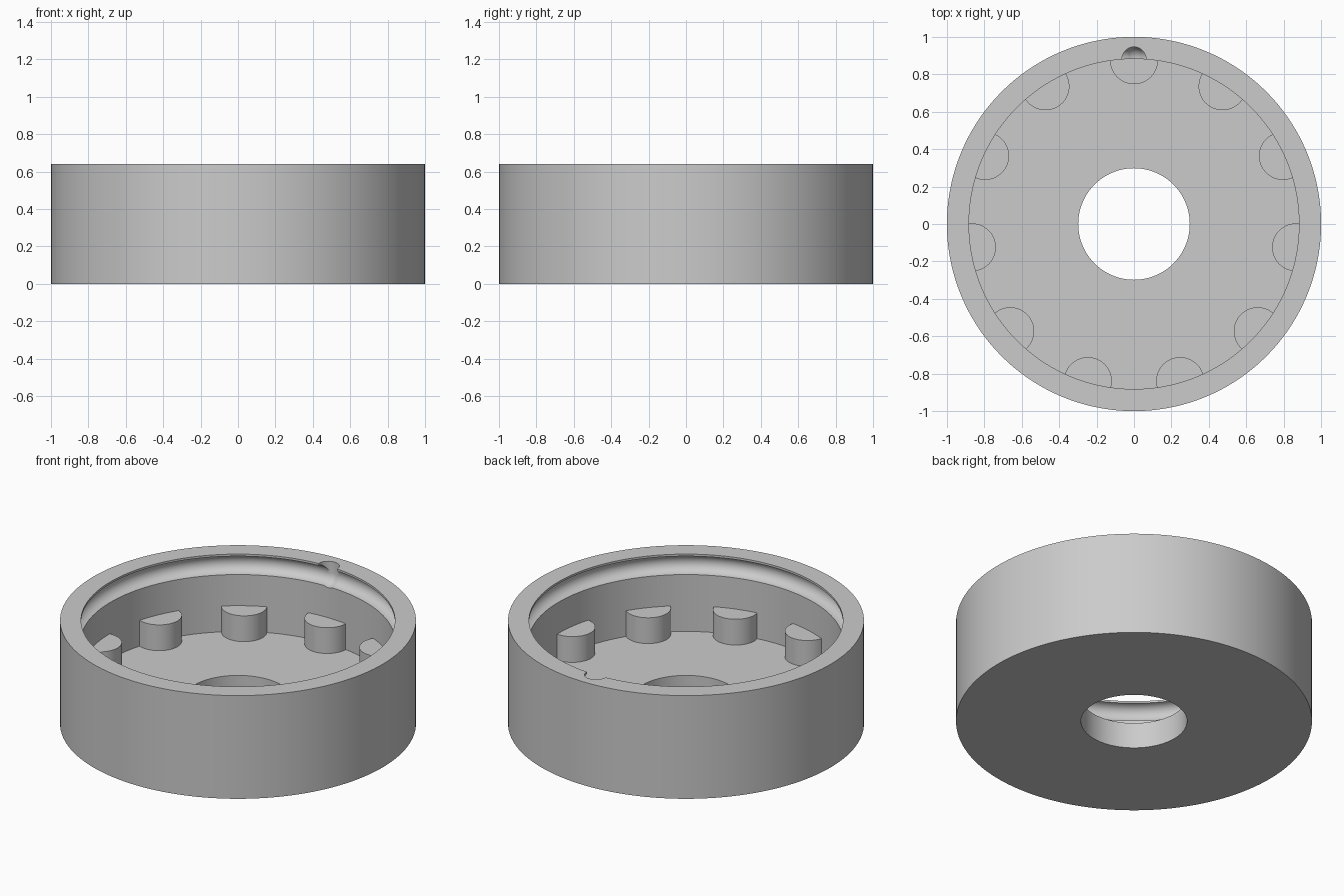
import bpy, bmesh
from math import sin, cos, pi, radians
from mathutils import Vector, Matrix

cube = bpy.data.objects.get("Cube")
if cube:
    bpy.data.objects.remove(cube, do_unlink=True)

HEIGHT, FLOOR, PEG_TOP = 0.64, 0.16, 0.32
OUTER, INNER, BORE = 1.0, 0.882, 0.298
GROOVE_Z, GROOVE_R, NOTCH_R = 0.57, 0.057, 0.064
PEGS, PEG_R, PEG_CENTRE = 11, 0.128, 0.875

grey = bpy.data.materials.new("light grey")
grey.use_nodes = True
colour = (0.6, 0.6, 0.6, 1)
grey.diffuse_color = colour
grey.node_tree.nodes["Principled BSDF"].inputs["Base Color"].default_value = colour


def finish(name, bm):
    bmesh.ops.remove_doubles(bm, verts=bm.verts, dist=1e-5)
    bmesh.ops.recalc_face_normals(bm, faces=bm.faces)
    mesh = bpy.data.meshes.new(name)
    bm.to_mesh(mesh)
    bm.free()
    mesh.materials.append(grey)
    obj = bpy.data.objects.new(name, mesh)
    bpy.context.collection.objects.link(obj)
    return obj


def lathe(name, profile, steps, closed):
    """Spin an (r, z) profile around the z axis."""
    bm = bmesh.new()
    verts = [bm.verts.new((r, 0, z)) for r, z in profile]
    pairs = list(zip(verts, verts[1:]))
    if closed:
        pairs.append((verts[-1], verts[0]))
    edges = [bm.edges.new(p) for p in pairs]
    bmesh.ops.spin(bm, geom=verts + edges, cent=(0, 0, 0), axis=(0, 0, 1),
                   angle=2 * pi, steps=steps, use_merge=True)
    return finish(name, bm)


def smooth(obj):
    bpy.ops.object.select_all(action='DESELECT')
    obj.select_set(True)
    bpy.context.view_layer.objects.active = obj
    bpy.ops.object.shade_smooth_by_angle(angle=radians(30))


# Cup: floor with bore, wall with a round ball groove near the rim
groove = [(INNER + GROOVE_R * cos(a), GROOVE_Z + GROOVE_R * sin(a))
          for a in (-pi / 2 + pi * i / 12 for i in range(13))]
profile = [(BORE, 0), (OUTER, 0), (OUTER, HEIGHT), (INNER, HEIGHT)]
profile += groove[::-1] + [(INNER, FLOOR), (BORE, FLOOR)]
cup = lathe("cup", profile, 144, True)

# Loading notch: a round-bottomed slot from the rim down into the groove
bullet = [(NOTCH_R * sin(a), GROOVE_Z - NOTCH_R * cos(a))
          for a in (pi / 2 * i / 8 for i in range(9))]
cutter = lathe("notch_cutter", bullet + [(NOTCH_R, 0.75), (0, 0.75)], 32, False)
cutter.location.y = INNER
cutter.hide_render = True
cutter.hide_set(True)
cut = cup.modifiers.new("loading notch", 'BOOLEAN')
cut.operation = 'DIFFERENCE'
cut.solver = 'EXACT'
cut.object = cutter
bpy.context.view_layer.objects.active = cup
bpy.ops.object.modifier_apply(modifier=cut.name)
bpy.data.objects.remove(cutter, do_unlink=True)
smooth(cup)

# Pegs: round posts on the floor, trimmed where they meet the wall
for k in range(PEGS):
    bm = bmesh.new()
    ring = []
    for i in range(48):
        a = 2 * pi * i / 48
        p = Vector((PEG_R * sin(a), PEG_CENTRE - PEG_R * cos(a), FLOOR - 0.005))
        flat = p.xy
        if flat.length > INNER + 0.004:
            flat = flat.normalized() * (INNER + 0.004)
        ring.append(bm.verts.new((flat.x, flat.y, p.z)))
    base = bm.faces.new(ring)
    top = bmesh.ops.extrude_face_region(bm, geom=[base])["geom"]
    for v in top:
        if isinstance(v, bmesh.types.BMVert):
            v.co.z = PEG_TOP
    bmesh.ops.rotate(bm, verts=bm.verts, cent=(0, 0, 0),
                     matrix=Matrix.Rotation(2 * pi * k / PEGS, 3, 'Z'))
    smooth(finish(f"peg_{k + 1}", bm))
